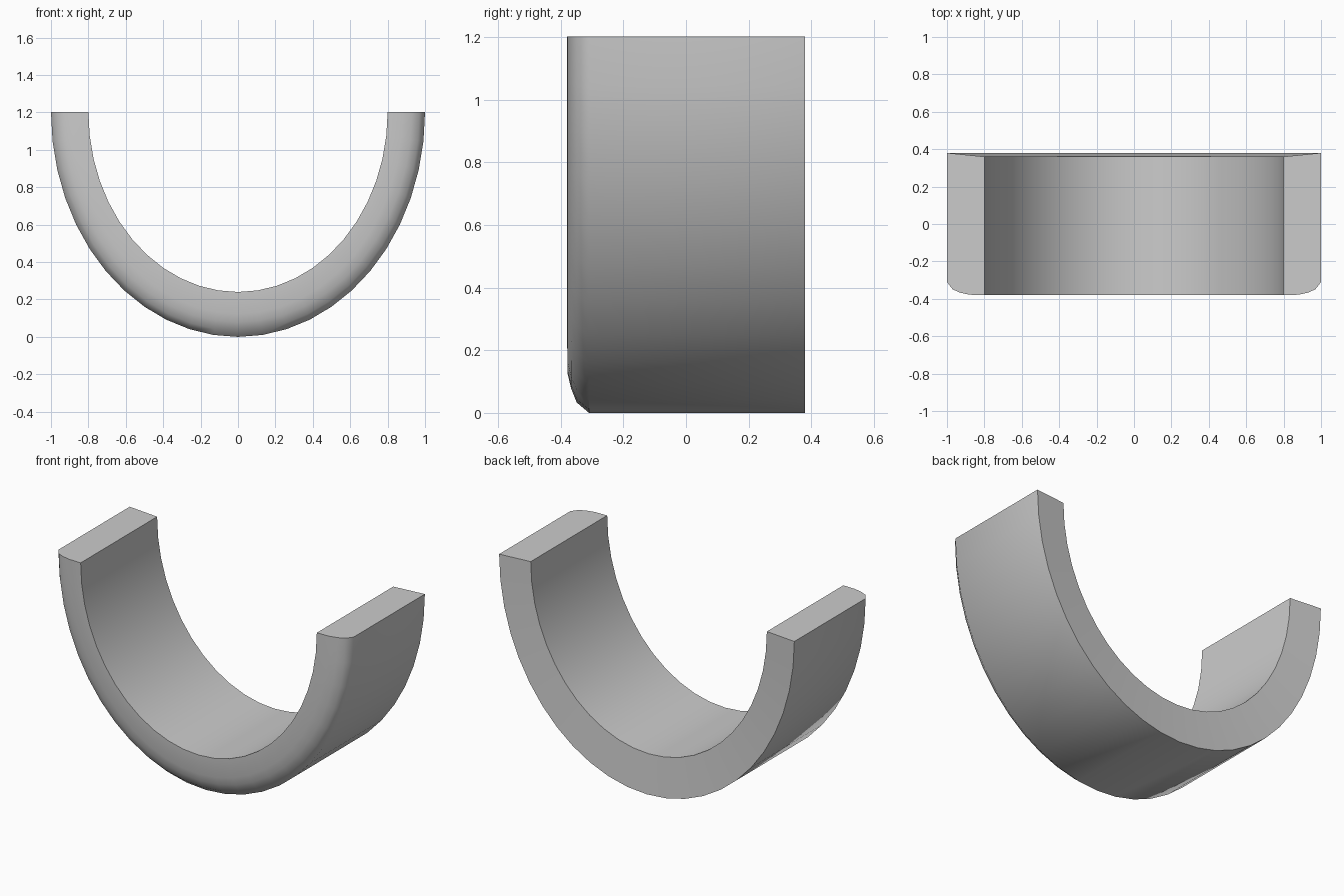
import bpy, bmesh, math

if "Cube" in bpy.data.objects:
    bpy.data.objects.remove(bpy.data.objects["Cube"])

SEGMENTS = 24
TOP = 1.206      # height of the two flat ends

# Cross-section: (x radius, z radius, y), rounded on the front outer edge
section = [
    (1.00, 1.203, 0.38),
    (1.00, 1.203, -0.31),
    (0.97, 1.17, -0.349),
    (0.93, 1.125, -0.367),
    (0.88, 1.08, -0.378),
    (0.80, 0.963, -0.38),
    (0.80, 0.963, 0.36),
]

# Sweep the section along the lower half of an ellipse
bm = bmesh.new()
rings = []
for i in range(SEGMENTS + 1):
    a = math.pi + math.pi * i / SEGMENTS
    rings.append([bm.verts.new((rx * math.cos(a), y, TOP + rz * math.sin(a)))
                  for rx, rz, y in section])
n = len(section)
for r0, r1 in zip(rings, rings[1:]):
    for j in range(n):
        k = (j + 1) % n
        bm.faces.new((r0[j], r0[k], r1[k], r1[j]))

# Flat end caps
bm.faces.new(rings[0])
bm.faces.new(rings[-1][::-1])

# Stand on the ground and fix normals
low = min(v.co.z for v in bm.verts)
bmesh.ops.translate(bm, verts=bm.verts, vec=(0, 0, -low))
bmesh.ops.recalc_face_normals(bm, faces=bm.faces)

mesh = bpy.data.meshes.new("half_ring")
bm.to_mesh(mesh)
bm.free()
ring = bpy.data.objects.new("half_ring", mesh)
bpy.context.collection.objects.link(ring)

# Smooth curved walls, crisp edges
bpy.context.view_layer.objects.active = ring
ring.select_set(True)
bpy.ops.object.shade_smooth_by_angle(angle=math.radians(40))
